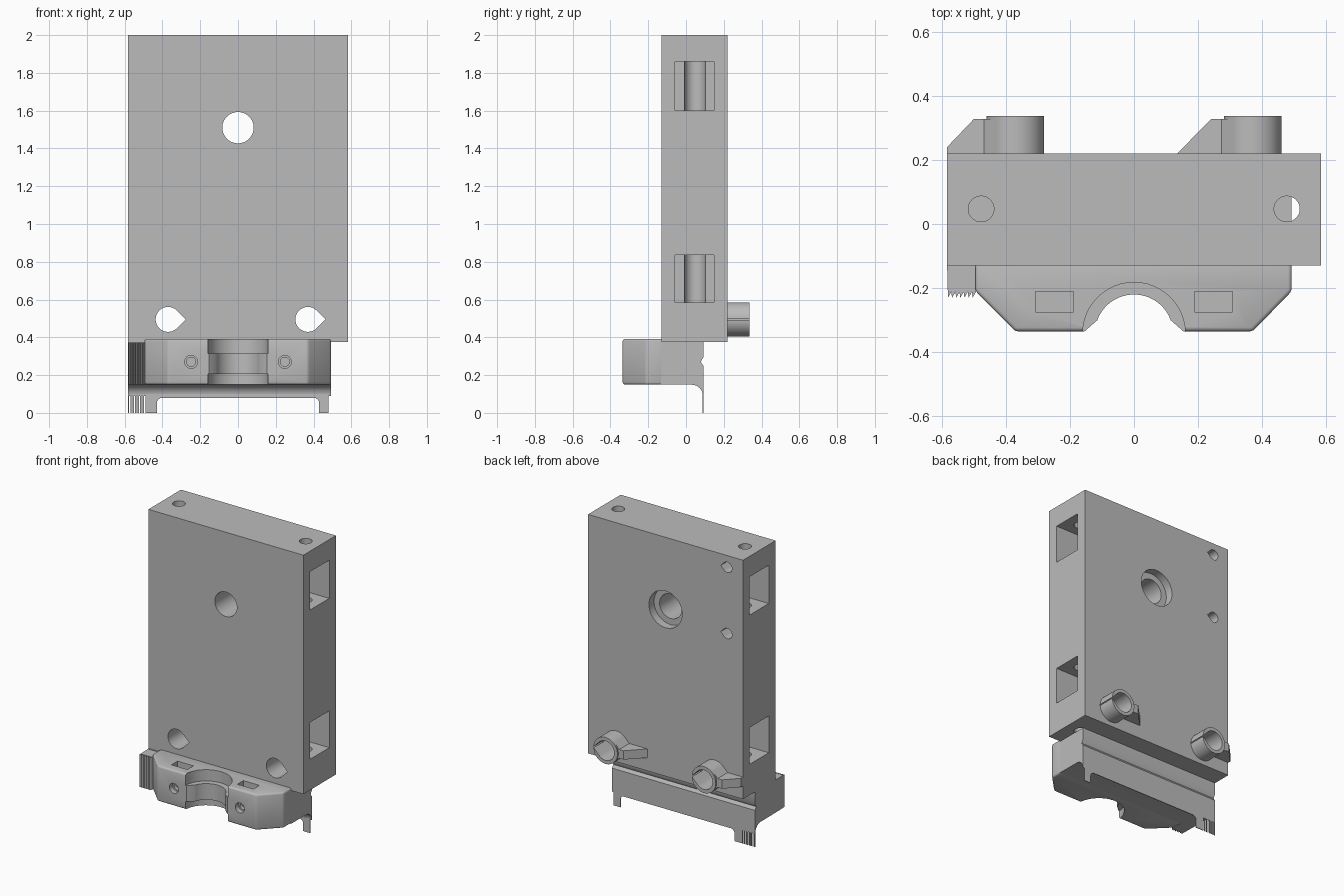
import bpy, bmesh, math

if "Cube" in bpy.data.objects:
    bpy.data.objects.remove(bpy.data.objects["Cube"], do_unlink=True)

grey = bpy.data.materials.new("plain grey")
grey.use_nodes = True
GREY = (0.5, 0.5, 0.5, 1)
grey.diffuse_color = GREY
grey.node_tree.nodes["Principled BSDF"].inputs["Base Color"].default_value = GREY

PLACE = {"x": lambda u, v, w: (w, u, v),
         "y": lambda u, v, w: (u, w, v),
         "z": lambda u, v, w: (u, v, w)}
cutters = []


def prism(name, outline, axis, start, end):
    """Extrude a flat outline along an axis."""
    bm = bmesh.new()
    verts = [bm.verts.new(PLACE[axis](u, v, start)) for u, v in outline]
    face = bm.faces.new(verts)
    grown = bmesh.ops.extrude_face_region(bm, geom=[face])["geom"]
    a, b = PLACE[axis](0, 0, start), PLACE[axis](0, 0, end)
    bmesh.ops.translate(bm, vec=[q - p for p, q in zip(a, b)],
                        verts=[g for g in grown if isinstance(g, bmesh.types.BMVert)])
    bmesh.ops.recalc_face_normals(bm, faces=bm.faces)
    mesh = bpy.data.meshes.new(name)
    bm.to_mesh(mesh)
    bm.free()
    mesh.materials.append(grey)
    obj = bpy.data.objects.new(name, mesh)
    bpy.context.collection.objects.link(obj)
    return obj


def cutter(*args):
    obj = prism("cutter", *args)
    obj.hide_render = True
    cutters.append(obj)
    return obj


def arc(cx, cy, r, a, b, n=32):
    angles = [math.radians(a + (b - a) * i / n) for i in range(n + 1)]
    return [(cx + r * math.cos(t), cy + r * math.sin(t)) for t in angles]


def circle(cx, cy, r):
    return arc(cx, cy, r, 0, 360, 48)[:-1]


def teardrop(cx, cy, r, side=1):
    """Circle with a square point towards +x or -x."""
    pts = arc(0, 0, r, 45, 315) + [(r * math.sqrt(2), 0)]
    return [(cx + side * u, cy + v) for u, v in pts]


def box(u0, u1, v0, v1):
    return [(u0, v0), (u1, v0), (u1, v1), (u0, v1)]


def bake(obj):
    """Apply the modifiers of an object."""
    bpy.context.view_layer.update()
    graph = bpy.context.evaluated_depsgraph_get()
    mesh = bpy.data.meshes.new_from_object(obj.evaluated_get(graph))
    obj.modifiers.clear()
    obj.data = mesh


def cut(obj, tools):
    for tool in tools:
        mod = obj.modifiers.new("cut", "BOOLEAN")
        mod.operation = "DIFFERENCE"
        mod.solver = "EXACT"
        mod.object = tool
    bake(obj)


parts = []
SIDES = (-1, 1)
BOLT_X, BOLT_Z = 0.37, 0.495

# Main block with its bores and side pockets
block = prism("main_block", box(-0.583, 0.583, -0.13, 0.22), "z", 0.375, 2)
bolt_holes = [cutter(teardrop(s * BOLT_X, BOLT_Z, 0.066), "y", -1, 1) for s in SIDES]
tools = list(bolt_holes)
tools.append(cutter(circle(0, 1.51, 0.083), "y", -1, 1))
tools.append(cutter(circle(0, 1.51, 0.125), "y", 0.165, 1))
for s in SIDES:
    tools.append(cutter(circle(s * 0.477, 0.047, 0.04), "z", 0.3, 2.1))
    for low, high in ((0.585, 0.835), (1.6, 1.86)):
        tools.append(cutter(box(-0.057, 0.148, low, high), "x", s * 0.41, s * 0.7))
        tools.append(cutter(circle(s * 0.41, 0.047, 0.055), "z", low, high))
for z in (1.92, 1.47):
    tools.append(cutter(teardrop(-0.465, z, 0.035), "y", 0.047, 0.4))
cut(block, tools)
parts.append(block)

# Rear bolt collars, each with a pointed side and a sloping rib
for s, side, hole in zip(SIDES, ("right", "left"), bolt_holes):
    cx = s * BOLT_X
    sleeve = prism(side + "_collar", circle(cx, BOLT_Z, 0.09), "y", 0.215, 0.337)
    point = prism(side + "_collar_point", teardrop(cx, BOLT_Z, 0.09, -1), "y", 0.215, 0.327)
    slope = [(cx, 0.215), (cx, 0.327), (cx - 0.13, 0.327)]
    if s < 0:
        slope += [(-0.583, 0.24), (-0.583, 0.215)]
    else:
        slope += [(cx - 0.235, 0.22), (cx - 0.235, 0.215)]
    rib = prism(side + "_collar_rib", slope, "z", BOLT_Z - 0.03, BOLT_Z + 0.03)
    for obj in (sleeve, point, rib):
        cut(obj, [hole])
        parts.append(obj)

# Front clamp body with chamfered corners and softened edges
clamp = prism("clamp_body", [(-0.495, -0.12), (-0.495, -0.21), (-0.37, -0.335),
                             (0.37, -0.335), (0.492, -0.21), (0.492, -0.12)], "z", 0.15, 0.392)
bevel = clamp.modifiers.new("soft edges", "BEVEL")
bevel.width = 0.012
bevel.segments = 3
bake(clamp)

# Stepped round seat, nut slots and screw holes in the clamp
SEAT_Y = -0.342
throat = arc(0, SEAT_Y, 0.122, 20, 160) + [(-0.16, -0.34), (-0.16, -0.5), (0.16, -0.5), (0.16, -0.34)]
tools = [cutter(throat, "z", 0.1, 0.5)]
for low, high in ((0.1, 0.205), (0.315, 0.5)):
    tools.append(cutter(circle(0, SEAT_Y, 0.16), "z", low, high))
for s in SIDES:
    cx = s * 0.248
    tools.append(cutter(box(cx - 0.06, cx + 0.06, -0.275, -0.21), "z", 0.21, 0.5))
    tools.append(cutter(circle(cx, 0.27, 0.034), "y", -0.4, -0.3))
    tools.append(cutter(circle(cx, 0.27, 0.024), "y", -0.31, -0.17))
cut(clamp, tools)
parts.append(clamp)

# Rear of the clamp, with a curved underside and a V groove behind
profile = [(-0.135, 0.15)] + arc(0.03, 0.09, 0.059, 90, 0, 12) + [
    (0.092, 0.09), (0.092, 0.25), (0.078, 0.27), (0.092, 0.295), (0.092, 0.375), (-0.135, 0.375)]
parts.append(prism("clamp_rear", profile, "x", -0.495, 0.492))
parts.append(prism("ribbed_rear", profile, "x", -0.583, -0.495))

# Ribbed end pad with a saw-toothed front
TEETH = 7
pitch = 0.09 / TEETH
saw = [(-0.49, -0.13)]
for i in range(TEETH):
    x = -0.493 - i * pitch
    saw += [(x, -0.212), (x - pitch * 0.8, -0.23)]
saw.append((-0.583, -0.13))
parts.append(prism("ribbed_pad", saw, "z", 0.15, 0.372))

# Thin back skirt with two rounded feet
inner = 0.43
skirt = [(-0.49, 0.1), (-0.49, 0), (-inner, 0)]
skirt += arc(-inner + 0.03, 0.05, 0.03, 180, 90, 8)
skirt += arc(inner - 0.03, 0.05, 0.03, 90, 0, 8)
skirt += [(inner, 0), (0.48, 0), (0.48, 0.1)]
parts.append(prism("back_skirt", skirt, "y", 0.087, 0.092))

# Row of thin strips below the ribbed end
for i in range(TEETH):
    x = -0.583 + i * pitch
    parts.append(prism("end_strip", box(x, x + 0.007, 0, 0.1), "y", 0.087, 0.092))

for tool in cutters:
    bpy.data.objects.remove(tool, do_unlink=True)

# Smooth the round surfaces and keep the edges sharp
bpy.ops.object.select_all(action="DESELECT")
for obj in parts:
    obj.select_set(True)
bpy.context.view_layer.objects.active = block
bpy.ops.object.shade_smooth_by_angle(angle=math.radians(30))
